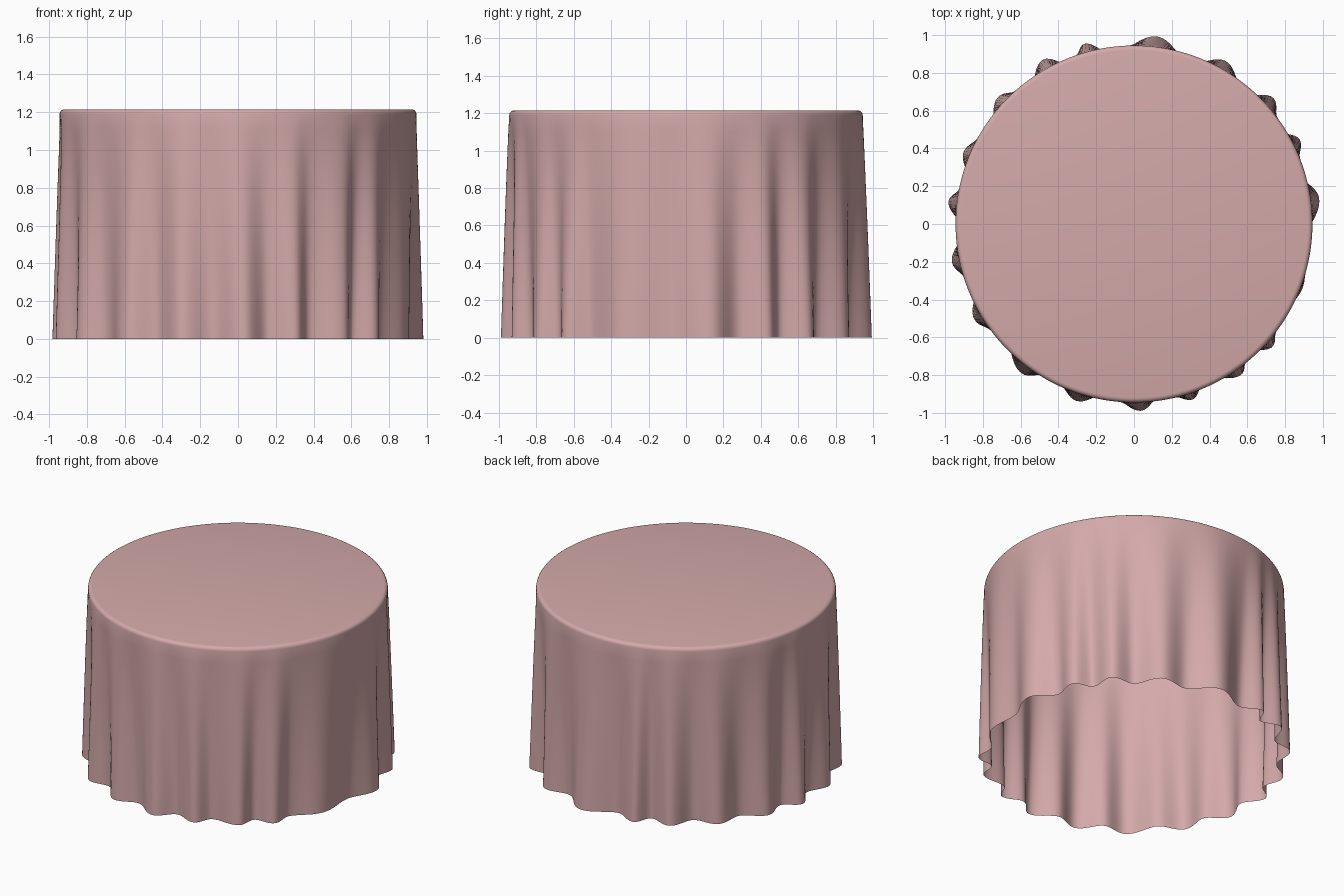
import bpy, bmesh, math

if "Cube" in bpy.data.objects:
    bpy.data.objects.remove(bpy.data.objects["Cube"])

TOP_Z, TOP_R, EDGE = 1.215, 0.945, 0.025
SEGMENTS = 360

# Hem folds: (crest angle, crest radius, angle of the following valley)
FOLDS = [
    (8, 0.99, 18), (27, 0.985, 33.5), (42, 0.995, 50), (60.5, 0.99, 71),
    (83, 1.0, 97), (105.5, 0.99, 111), (119, 0.995, 128), (137, 0.985, 147),
    (157, 0.98, 166), (173, 0.99, 182), (192, 0.985, 201), (211, 0.985, 220.5),
    (233, 0.99, 242), (252, 0.985, 261.5), (272, 0.99, 280), (288.5, 0.98, 294.5),
    (305.5, 0.98, 311.5), (318.5, 0.98, 326), (339, 0.955, 354)]
VALLEY_R = 0.905

knots = []
for crest, radius, valley in FOLDS:
    knots += [(crest, radius), (valley, VALLEY_R)]
knots = [(knots[-1][0] - 360, VALLEY_R)] + knots + [(knots[0][0] + 360, knots[0][1])]


def hem_radius(angle):
    """Smooth wave through the crests and valleys."""
    for (a0, r0), (a1, r1) in zip(knots, knots[1:]):
        if a0 <= angle <= a1:
            s = (1 - math.cos(math.pi * (angle - a0) / (a1 - a0))) / 2
            return r0 + (r1 - r0) * s


cloth = bpy.data.materials.new("dusty pink cloth")
cloth.diffuse_color = (0.66, 0.40, 0.40, 1)
cloth.use_nodes = True
cloth.node_tree.nodes["Principled BSDF"].inputs["Base Color"].default_value = cloth.diffuse_color

# Rounded rim rings (inset, height), then the hanging skirt down to the hem
rings = [(EDGE * (1 - math.sin(math.radians(a))),
          TOP_Z - EDGE * (1 - math.cos(math.radians(a)))) for a in (0, 22.5, 45, 67.5, 90)]
rings += [(0, (TOP_Z - EDGE) * (1 - k / 14)) for k in range(1, 15)]

bm = bmesh.new()
loops = []
for inset, z in rings:
    drop = max(0, (TOP_Z - EDGE - z) / (TOP_Z - EDGE)) ** 0.85
    loop = []
    for i in range(SEGMENTS):
        deg = i * 360 / SEGMENTS
        r = TOP_R - inset + (hem_radius(deg) - TOP_R) * drop
        # folds lean slightly as they fall
        a = math.radians(deg + 1.5 * (drop - 1) * math.sin(math.radians(deg * 3)))
        loop.append(bm.verts.new((r * math.cos(a), r * math.sin(a), z)))
    loops.append(loop)

# Flat table top, then the strips of cloth below it
bm.faces.new(loops[0])
for upper, lower in zip(loops, loops[1:]):
    for i in range(SEGMENTS):
        j = (i + 1) % SEGMENTS
        bm.faces.new((upper[i], lower[i], lower[j], upper[j]))

mesh = bpy.data.meshes.new("tablecloth")
bm.to_mesh(mesh)
bm.free()
mesh.materials.append(cloth)
tablecloth = bpy.data.objects.new("tablecloth", mesh)
bpy.context.collection.objects.link(tablecloth)
bpy.context.view_layer.objects.active = tablecloth
tablecloth.select_set(True)
bpy.ops.object.shade_smooth_by_angle(angle=math.radians(40))
